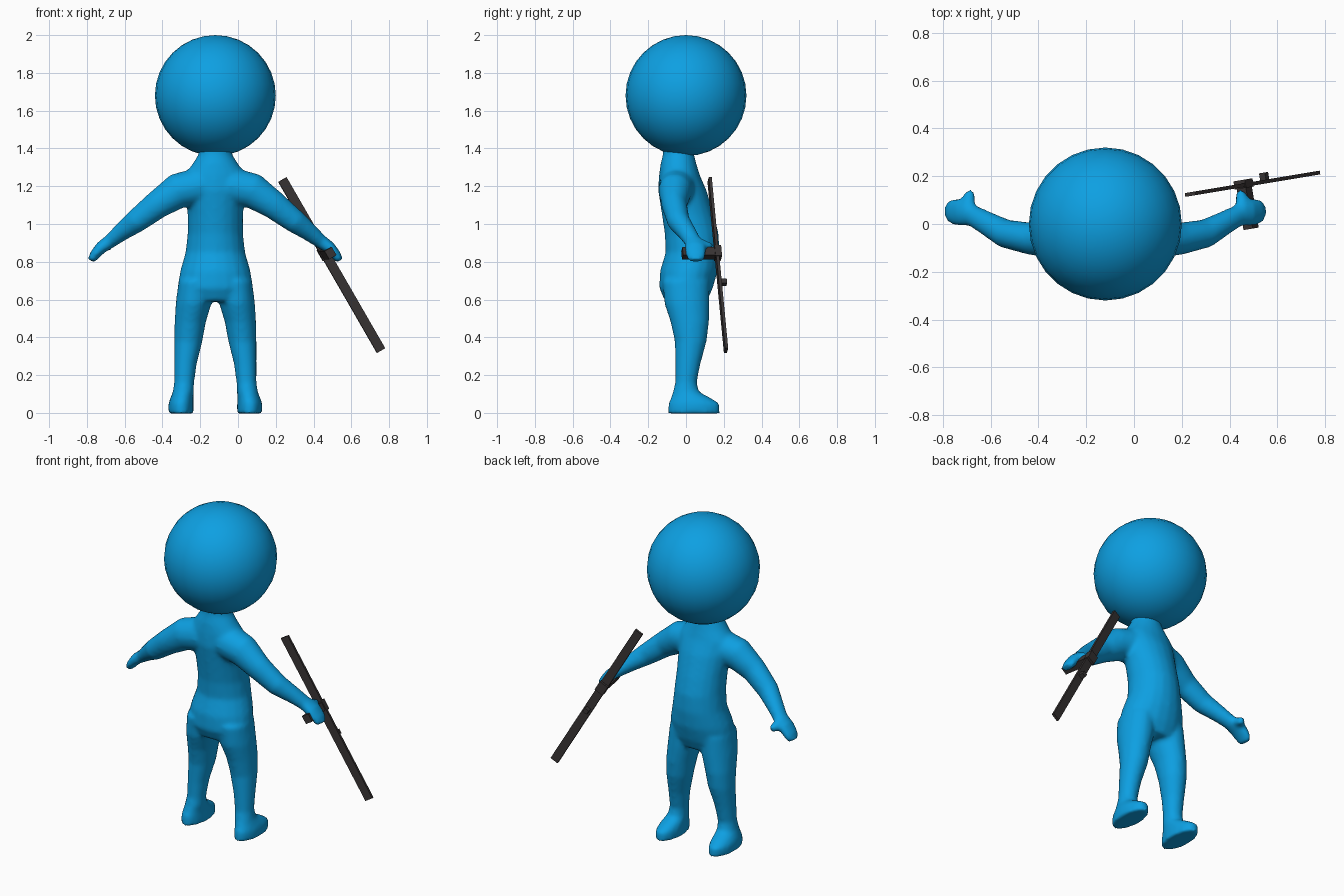
import bpy, bmesh, math
from mathutils import Vector, Matrix

if "Cube" in bpy.data.objects:
    bpy.data.objects.remove(bpy.data.objects["Cube"], do_unlink=True)

CENTRE_X = -0.12


def material(name, rgb):
    m = bpy.data.materials.new(name)
    m.use_nodes = True
    m.diffuse_color = (*rgb, 1)
    m.node_tree.nodes["Principled BSDF"].inputs["Base Color"].default_value = (*rgb, 1)
    return m


BLUE = material("bright_blue", (0.004, 0.35, 0.76))
DARK = material("dark_brown", (0.04, 0.034, 0.034))


def make_object(name, bm, mat):
    bmesh.ops.recalc_face_normals(bm, faces=bm.faces)
    mesh = bpy.data.meshes.new(name)
    bm.to_mesh(mesh)
    bm.free()
    mesh.materials.append(mat)
    ob = bpy.data.objects.new(name, mesh)
    bpy.context.collection.objects.link(ob)
    return ob


def loft(bm, rings, side=1, axis=None, ref=(0, 1, 0), n=20):
    """Closed tube through (x, y, z, radius_across, radius_along_ref) rings."""
    pts = [Vector((r[0] * side, r[1], r[2])) for r in rings]
    loops = []
    for i, (p, r) in enumerate(zip(pts, rings)):
        t = Vector(axis) if axis else pts[min(i + 1, len(pts) - 1)] - pts[max(i - 1, 0)]
        t.normalize()
        v = Vector(ref)
        v = (v - t * v.dot(t)).normalized()
        u = v.cross(t)
        loops.append([bm.verts.new(p + u * r[3] * math.cos(a) + v * r[4] * math.sin(a))
                      for a in (math.tau * k / n for k in range(n))])
    for a, b in zip(loops, loops[1:]):
        for k in range(n):
            bm.faces.new((a[k], a[(k + 1) % n], b[(k + 1) % n], b[k]))
    bm.faces.new(loops[0])
    bm.faces.new(loops[-1])


UP = (0, 0, 1)
bm = bmesh.new()

# Torso and neck
loft(bm, [(0, -.04, 1.44, .085, .08), (0, -.04, 1.37, .088, .082),
          (0, -.04, 1.32, .12, .095), (0, -.035, 1.26, .165, .108),
          (0, -.02, 1.18, .16, .128), (0, .01, 1.05, .147, .138),
          (0, .03, .95, .147, .143), (0, .035, .85, .158, .143),
          (0, .015, .75, .187, .153), (0, 0, .66, .2, .142),
          (0, 0, .59, .17, .11)], axis=UP)

for side in (1, -1):
    # Leg and foot
    loft(bm, [(.105, 0, .7, .09, .125), (.115, .005, .58, .095, .12),
              (.133, .02, .48, .083, .102), (.143, .025, .38, .075, .085),
              (.158, .01, .26, .06, .067), (.165, 0, .16, .053, .057),
              (.17, 0, .11, .056, .07), (.177, .025, .08, .061, .105),
              (.182, .042, .05, .067, .137), (.182, .042, -.004, .067, .139)],
         side, axis=UP)
    # Arm and hand
    loft(bm, [(.08, -.045, 1.2, .1, .1), (.2, -.058, 1.175, .094, .088),
              (.31, -.062, 1.1, .075, .068), (.42, -.04, 1.015, .063, .06),
              (.5, .005, .955, .048, .05), (.555, .035, .91, .038, .046),
              (.605, .05, .875, .033, .06), (.64, .052, .835, .027, .055),
              (.658, .052, .805, .02, .042)], side)
    # Thumb
    loft(bm, [(.575, .05, .905, .03, .03), (.572, .09, .89, .028, .028),
              (.567, .125, .88, .025, .025), (.566, .14, .875, .015, .015)],
         side, ref=(1, 0, 0), n=12)

body = make_object("body", bm, BLUE)
body.location.x = CENTRE_X
remesh = body.modifiers.new("merge_limbs", 'REMESH')
remesh.mode = 'VOXEL'
remesh.voxel_size = 0.012
remesh.use_smooth_shade = True
blend = body.modifiers.new("blend_joints", 'SMOOTH')
blend.factor = 0.5
blend.iterations = 8

# Head
bm = bmesh.new()
bmesh.ops.create_uvsphere(bm, u_segments=28, v_segments=16, radius=0.32)
for f in bm.faces:
    f.smooth = True
head = make_object("head", bm, BLUE)
head.location = (CENTRE_X, 0, 1.68)

# Baton frame: x along its length, y through its thickness, z across its width
top, low = Vector((.235, .125, 1.235)), Vector((.757, .212, .33))
along = (low - top).normalized()
through = Vector((-along.y, along.x, 0)).normalized()
across = along.cross(through)
frame = Matrix((along, through, across)).transposed().to_4x4()


def baton_part(name, distance, offset, size):
    bm = bmesh.new()
    bmesh.ops.create_cube(bm, size=1)
    bmesh.ops.scale(bm, vec=size, verts=bm.verts)
    ob = make_object(name, bm, DARK)
    ob.matrix_world = Matrix.Translation(top + along * distance + through * offset) @ frame
    return ob


length = (low - top).length
baton_part("baton", length / 2, 0, (length, .016, .05))
baton_part("baton_grip", length * .43, -.085, (.05, .2, .045))
baton_part("baton_clamp", length * .43, .005, (.065, .035, .056))
baton_part("baton_peg", length * .6, .022, (.028, .032, .028))
